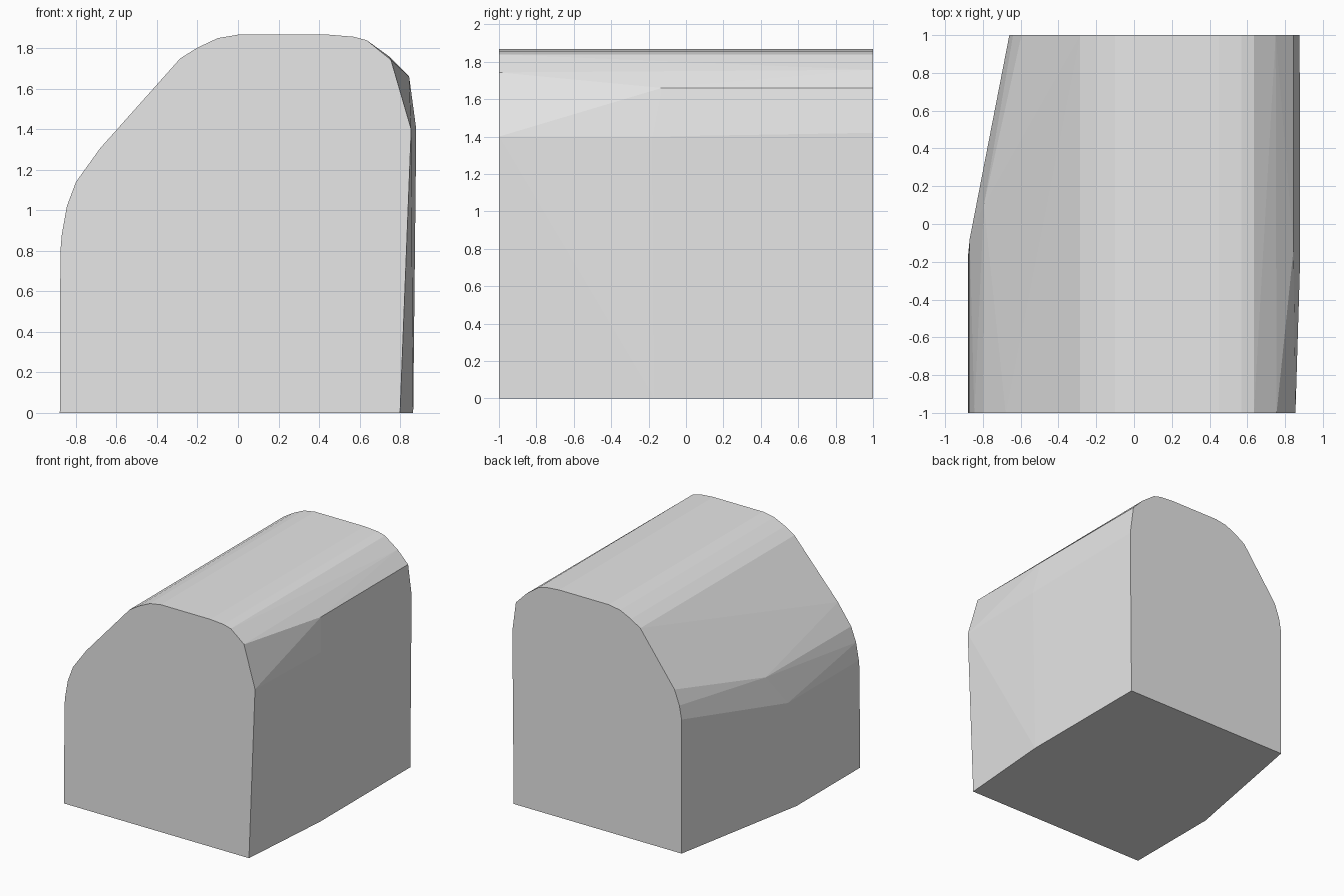
import bpy, bmesh, math

cube = bpy.data.objects.get("Cube")
if cube:
    bpy.data.objects.remove(cube, do_unlink=True)

# Plain grey material
grey = bpy.data.materials.new("light grey")
grey.use_nodes = True
colour = (0.8, 0.8, 0.8, 1)
grey.diffuse_color = colour
grey.node_tree.nodes["Principled BSDF"].inputs["Base Color"].default_value = colour

# Rounded roof shared by both end profiles (x, z)
roof = [(-0.285, 1.75), (-0.2, 1.803), (-0.1, 1.85), (0, 1.867),
        (0.45, 1.867), (0.57, 1.857), (0.635, 1.84)]

# Sides of the front end and of the narrower back end (x, z)
front = [(-0.88, 0), (-0.877, 0.8), (-0.87, 0.88), (-0.845, 1.02), (-0.8, 1.14),
         (-0.68, 1.307), (0.755, 1.743), (0.855, 1.4), (0.8, 0)]
back = [(-0.66, 0), (-0.66, 1.1), (-0.64, 1.21), (-0.596, 1.33),
        (0.75, 1.757), (0.845, 1.66), (0.877, 1.42), (0.865, 0)]

# Corners along the flanks where the walls start to taper (x, y, z)
flanks = [(-0.88, -0.18, 0), (-0.877, -0.17, 0.8), (-0.87, -0.08, 0.88), (-0.795, 0.1, 1.14),
          (0.865, -0.17, 0), (0.88, -0.18, 1.4), (0.845, -0.13, 1.66)]

points = [(x, -1, z) for x, z in front + roof]
points += [(x, 1, z) for x, z in back + roof]
points += flanks

# Wrap the profiles in one convex body
bm = bmesh.new()
for p in points:
    bm.verts.new(p)
hull = bmesh.ops.convex_hull(bm, input=bm.verts[:])
loose = {g for g in hull["geom_interior"] + hull["geom_unused"]
         if isinstance(g, bmesh.types.BMVert)}
bmesh.ops.delete(bm, geom=list(loose), context="VERTS")
bmesh.ops.dissolve_limit(bm, angle_limit=math.radians(0.3),
                         verts=bm.verts[:], edges=bm.edges[:])
bmesh.ops.recalc_face_normals(bm, faces=bm.faces[:])

mesh = bpy.data.meshes.new("faceted_body")
bm.to_mesh(mesh)
bm.free()
mesh.materials.append(grey)
body = bpy.data.objects.new("faceted_body", mesh)
bpy.context.collection.objects.link(body)
